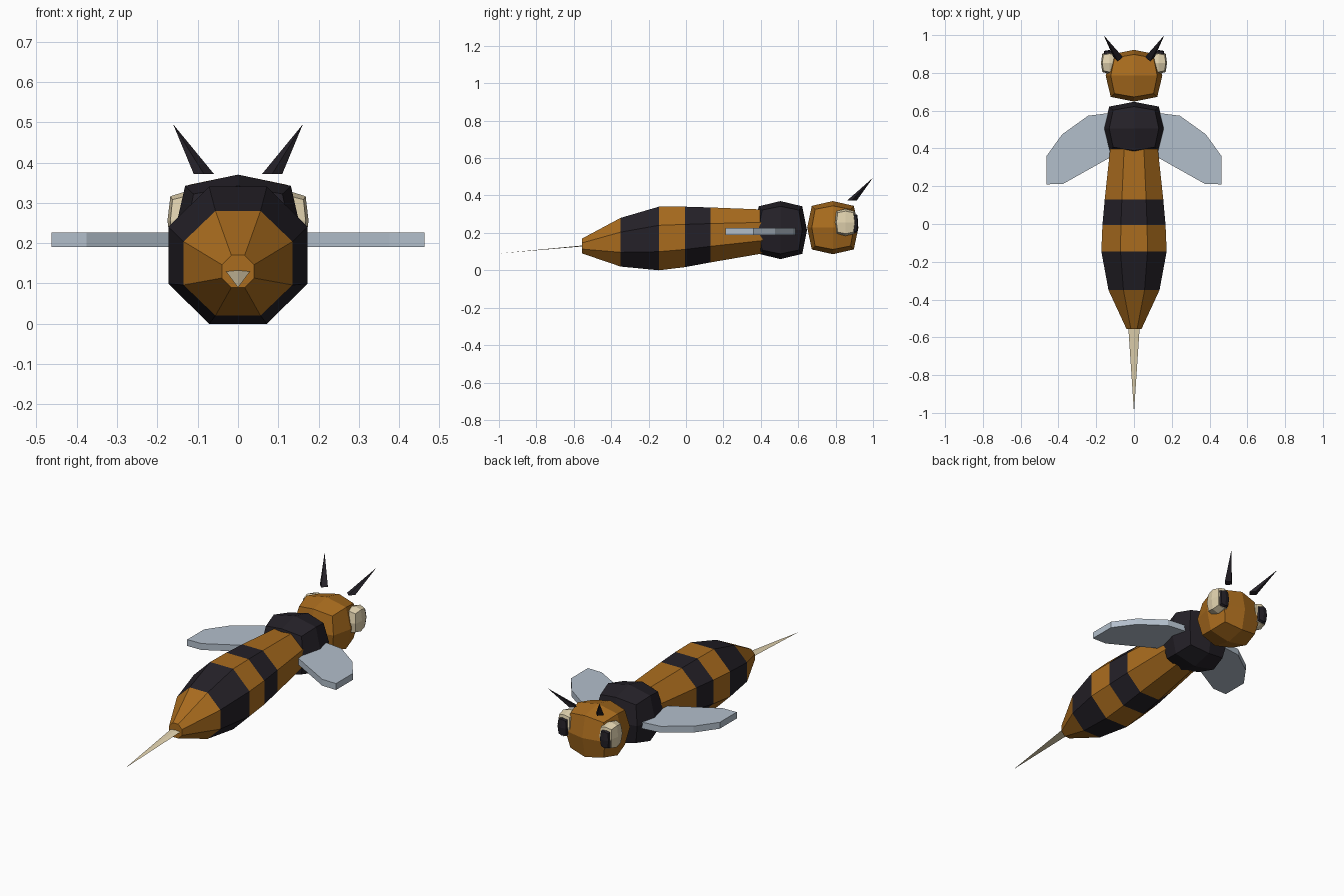
import bpy, bmesh, math
from mathutils import Vector

if "Cube" in bpy.data.objects:
    bpy.data.objects.remove(bpy.data.objects["Cube"])


def material(name, rgb):
    m = bpy.data.materials.new(name)
    m.diffuse_color = (*rgb, 1)
    m.use_nodes = True
    m.node_tree.nodes["Principled BSDF"].inputs["Base Color"].default_value = m.diffuse_color
    return m


ORANGE = material("orange", (0.40, 0.15, 0.013))
BLACK = material("black", (0.018, 0.015, 0.021))
CREAM = material("cream", (0.76, 0.65, 0.43))
PALE = material("pale_blue", (0.45, 0.52, 0.60))


def finish(name, bm, *mats):
    bmesh.ops.recalc_face_normals(bm, faces=bm.faces[:])
    me = bpy.data.meshes.new(name)
    bm.to_mesh(me)
    bm.free()
    for m in mats:
        me.materials.append(m)
    ob = bpy.data.objects.new(name, me)
    bpy.context.collection.objects.link(ob)
    return ob


def ball(name, centre, radii, mat, edge=0.82, corner=0.69):
    """Cube cut once in each direction and rounded: a 24-quad ball."""
    bm = bmesh.new()
    bmesh.ops.create_cube(bm, size=2)
    bmesh.ops.subdivide_edges(bm, edges=bm.edges[:], cuts=1, use_grid_fill=True)
    for v in bm.verts:
        on = sum(abs(c) > 0.5 for c in v.co)
        k = {1: 1.0, 2: edge, 3: corner}[on]
        v.co = Vector(c + r * k * p for c, r, p in zip(centre, radii, v.co))
    return finish(name, bm, mat)


def spike(name, base, tip, mat):
    bm = bmesh.new()
    ring = [bm.verts.new(p) for p in base]
    t = bm.verts.new(tip)
    bm.faces.new(ring)
    for i in range(len(ring)):
        bm.faces.new((ring[i], ring[(i + 1) % len(ring)], t))
    return finish(name, bm, mat)


# striped abdomen: octagonal rings (y, half width, z low, z high)
rings = [(-0.555, 0.04, 0.09, 0.17), (-0.35, 0.135, 0.02, 0.28),
         (-0.145, 0.173, 0.0, 0.34), (-0.005, 0.167, 0.017, 0.34),
         (0.13, 0.155, 0.042, 0.336), (0.41, 0.125, 0.09, 0.325)]
bm = bmesh.new()
loops = []
for y, w, lo, hi in rings:
    k = 1 / math.cos(math.pi / 8)
    loops.append([bm.verts.new((w * k * math.cos(a), y,
                                (lo + hi) / 2 + (hi - lo) / 2 * k * math.sin(a)))
                  for a in (math.pi / 8 + i * math.pi / 4 for i in range(8))])
for r in range(len(loops) - 1):
    for i in range(8):
        j = (i + 1) % 8
        f = bm.faces.new((loops[r][i], loops[r][j], loops[r + 1][j], loops[r + 1][i]))
        f.material_index = r % 2
bm.faces.new(loops[0])
bm.faces.new(loops[-1])
finish("abdomen", bm, ORANGE, BLACK)

# thorax and head
ball("thorax", (0, 0.505, 0.215), (0.16, 0.142, 0.155), BLACK)
ball("head", (0, 0.785, 0.228), (0.15, 0.137, 0.142), ORANGE)

# flat stinger
spike("stinger", [(-0.03, -0.55, 0.13), (0, -0.55, 0.133), (0.03, -0.55, 0.13),
                  (0, -0.55, 0.128)], (0, -1.0, 0.09), CREAM)

# wing outline, right side
outline = [(0.10, 0.59), (0.15, 0.585), (0.243, 0.573), (0.38, 0.475), (0.463, 0.36),
           (0.463, 0.21), (0.376, 0.212), (0.13, 0.35), (0.08, 0.40)]

for side, s in (("left", -1), ("right", 1)):
    # wing slab
    bm = bmesh.new()
    f = bm.faces.new([bm.verts.new((s * x, y, 0.19)) for x, y in outline])
    ext = bmesh.ops.extrude_face_region(bm, geom=[f], use_keep_orig=True)
    for v in ext["geom"]:
        if isinstance(v, bmesh.types.BMVert):
            v.co.z += 0.036
    finish(side + "_wing", bm, PALE)
    # eye and pupil
    ball(side + "_eye", (s * 0.13, 0.853, 0.256), (0.045, 0.058, 0.072), CREAM, 0.84, 0.72)
    ball(side + "_pupil", (s * 0.132, 0.891, 0.25), (0.031, 0.03, 0.055), BLACK, 0.84, 0.72)
    # antenna
    spike(side + "_antenna", [(s * 0.06, 0.885, 0.372), (s * 0.085, 0.86, 0.372),
                              (s * 0.11, 0.885, 0.372), (s * 0.085, 0.912, 0.372)],
          (s * 0.161, 1.0, 0.495), BLACK)
